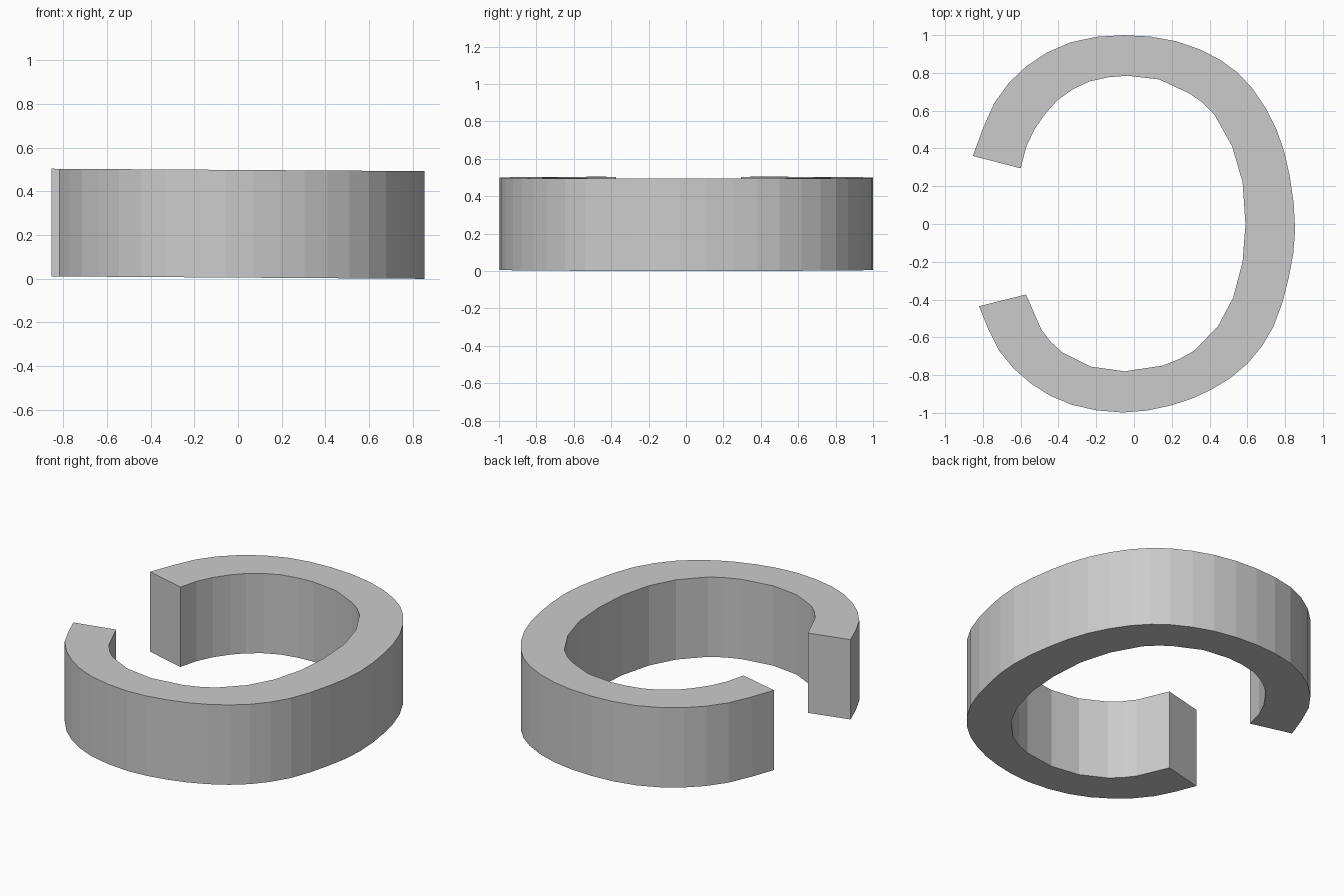
import bpy
import bmesh
from mathutils import Vector

HEIGHT = 0.493
TILT = 0.0065  # the band leans slightly down towards +x

# Outer outline, from the upper end round to the lower end
OUTER = [(-0.853, 0.36), (-0.74, 0.64), (-0.57, 0.835), (-0.335, 0.962),
         (-0.055, 1.0), (0.225, 0.967), (0.46, 0.867), (0.625, 0.72),
         (0.755, 0.50), (0.825, 0.25), (0.853, -0.03), (0.82, -0.28),
         (0.74, -0.54), (0.60, -0.74), (0.41, -0.877), (0.19, -0.962),
         (-0.06, -0.998), (-0.33, -0.957), (-0.545, -0.845),
         (-0.715, -0.67), (-0.82, -0.435)]

# Inner outline, from the lower end back to the upper end
INNER = [(-0.572, -0.373), (-0.49, -0.56), (-0.44, -0.625), (-0.38, -0.68),
         (-0.23, -0.755), (-0.05, -0.78), (0.15, -0.75), (0.24, -0.715),
         (0.32, -0.67), (0.445, -0.54), (0.525, -0.39), (0.575, -0.20),
         (0.59, 0.0), (0.575, 0.22), (0.52, 0.41), (0.425, 0.58),
         (0.36, 0.645), (0.295, 0.69), (0.135, 0.765), (-0.035, 0.785),
         (-0.135, 0.777), (-0.235, 0.755), (-0.325, 0.713), (-0.405, 0.655),
         (-0.465, 0.59), (-0.525, 0.505), (-0.57, 0.41), (-0.60, 0.295)]


def add_midpoints(points):
    """Insert one smooth (Catmull-Rom) point between each pair."""
    p = [Vector(q) for q in points]
    p = [2 * p[0] - p[1]] + p + [2 * p[-1] - p[-2]]
    result = []
    for i in range(1, len(p) - 2):
        result += [p[i], (9 * (p[i] + p[i + 1]) - p[i - 1] - p[i + 2]) / 16]
    return result + [p[-2]]


# Open ring: flat profile extruded upwards
outline = add_midpoints(OUTER) + [Vector(q) for q in INNER]
bm = bmesh.new()
base = bm.faces.new([bm.verts.new((v.x, v.y, TILT * (0.853 - v.x)))
                     for v in outline])
top = bmesh.ops.extrude_face_region(bm, geom=[base], use_keep_orig=True)
bmesh.ops.translate(bm, vec=(0, 0, HEIGHT),
                    verts=[g for g in top["geom"]
                           if isinstance(g, bmesh.types.BMVert)])
bmesh.ops.recalc_face_normals(bm, faces=bm.faces)
mesh = bpy.data.meshes.new("open_ring")
bm.to_mesh(mesh)
bm.free()
bpy.context.collection.objects.link(bpy.data.objects.new("open_ring", mesh))
